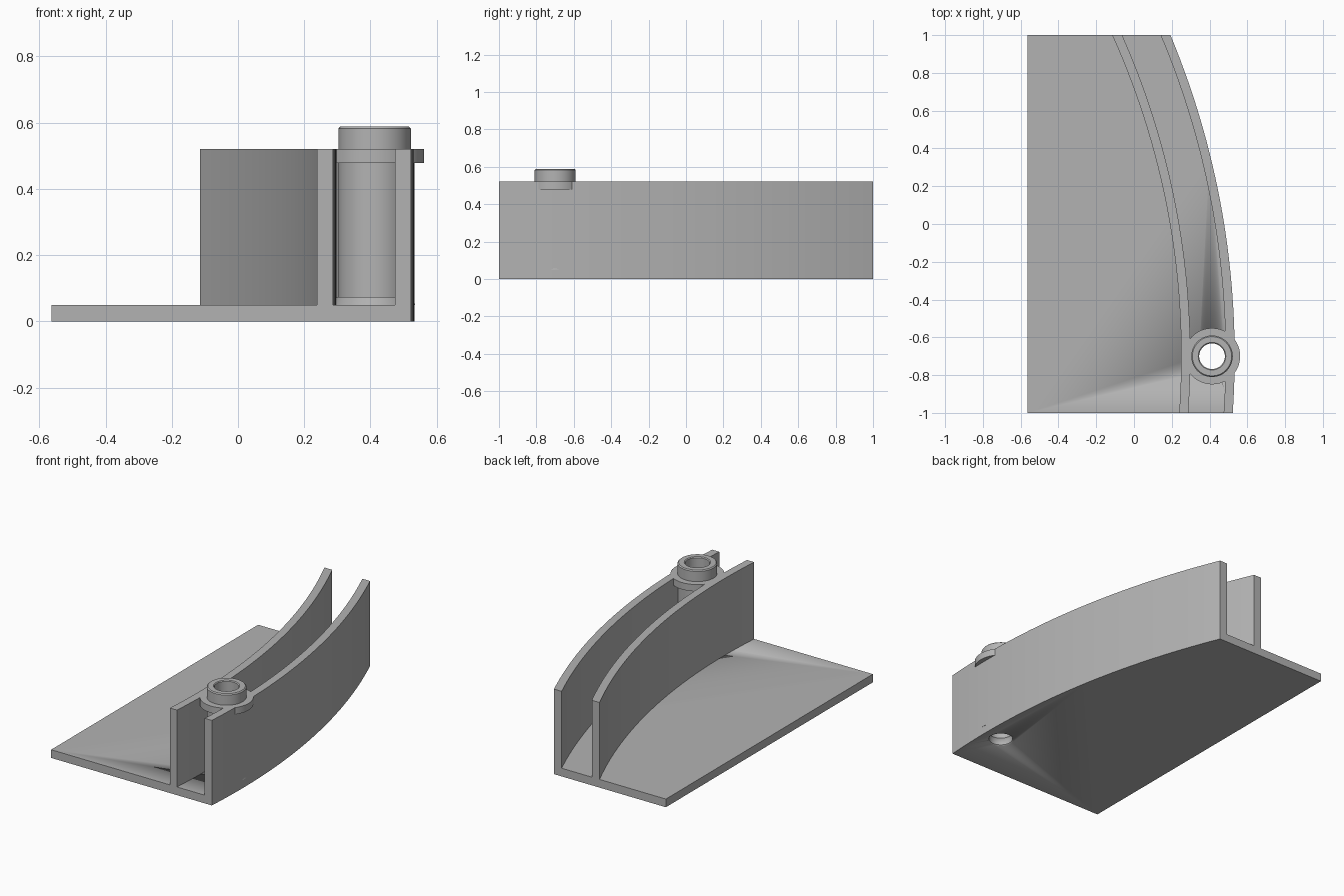
import bpy, bmesh, math

if "Cube" in bpy.data.objects:
    bpy.data.objects.remove(bpy.data.objects["Cube"])

# Shared dimensions
RADIUS, ARC_Y, ARC_X = 4.42, -0.70, 0.533      # outer curve: radius, y of widest point, widest x
LEFT, FLOOR, WALL_TOP = -0.564, 0.05, 0.52
POST = (0.413, -0.70)
BORE = 0.068

grey = bpy.data.materials.new("plain grey")
grey.diffuse_color = (0.45, 0.45, 0.45, 1)
grey.use_nodes = True
grey.node_tree.nodes["Principled BSDF"].inputs["Base Color"].default_value = grey.diffuse_color


def finish(name, bm):
    bmesh.ops.recalc_face_normals(bm, faces=bm.faces)
    mesh = bpy.data.meshes.new(name)
    bm.to_mesh(mesh)
    bm.free()
    mesh.materials.append(grey)
    obj = bpy.data.objects.new(name, mesh)
    bpy.context.collection.objects.link(obj)
    bpy.ops.object.select_all(action='DESELECT')
    obj.select_set(True)
    bpy.context.view_layer.objects.active = obj
    bpy.ops.object.shade_smooth_by_angle(angle=math.radians(30))
    return obj


def arc(inset, steps=32):
    """Points of the curve, offset inward, from front to back."""
    r = RADIUS - inset
    ys = [-1 + 2 * i / steps for i in range(steps + 1)]
    return [(ARC_X - RADIUS + math.sqrt(r * r - (y - ARC_Y) ** 2), y) for y in ys]


def prism(name, outline, z0, z1):
    bm = bmesh.new()
    face = bm.faces.new([bm.verts.new((x, y, z0)) for x, y in outline])
    new = bmesh.ops.extrude_face_region(bm, geom=[face])["geom"]
    bmesh.ops.translate(bm, vec=(0, 0, z1 - z0),
                        verts=[v for v in new if isinstance(v, bmesh.types.BMVert)])
    return finish(name, bm)


def lathe(name, profile, steps=48):
    """Turn a closed (radius, z) profile around the post axis."""
    bm = bmesh.new()
    rings = []
    for i in range(steps):
        a = 2 * math.pi * i / steps
        rings.append([bm.verts.new((POST[0] + r * math.cos(a), POST[1] + r * math.sin(a), z))
                      for r, z in profile])
    n = len(profile)
    for i in range(steps):
        p, q = rings[i], rings[(i + 1) % steps]
        for j in range(n):
            k = (j + 1) % n
            bm.faces.new((p[j], q[j], q[k], p[k]))
    return finish(name, bm)


# Floor plate with a curved right edge
base = prism("base_plate", [(LEFT, -1)] + arc(0) + [(LEFT, 1)], 0, FLOOR)

# Two concentric curved walls
for name, outer, inner in (("outer_wall", 0, 0.048), ("inner_wall", 0.235, 0.283)):
    prism(name, arc(outer) + arc(inner)[::-1], FLOOR, WALL_TOP)

# Hollow post with a bevelled rim
lathe("post", [(BORE, FLOOR), (0.11, FLOOR), (0.11, 0.582), (0.104, 0.588),
               (0.073, 0.588), (BORE, 0.583)])

# Flange joining the post to the wall tops
lathe("post_flange", [(0.09, 0.478), (0.149, 0.478), (0.149, WALL_TOP), (0.09, WALL_TOP)])

# Sloped collar at the foot of the post
lathe("post_foot", [(0.09, FLOOR), (0.122, FLOOR), (0.115, 0.073), (0.09, 0.073)])

# Bore through the floor plate, flared at the bottom
bm = bmesh.new()
rings = [[bm.verts.new((POST[0] + r * math.cos(2 * math.pi * i / 48),
                        POST[1] + r * math.sin(2 * math.pi * i / 48), z)) for i in range(48)]
         for r, z in ((0.075, -0.002), (BORE, 0.006), (BORE, 0.1))]
for a, b in zip(rings, rings[1:]):
    for i in range(48):
        bm.faces.new((a[i], a[(i + 1) % 48], b[(i + 1) % 48], b[i]))
bm.faces.new(rings[0])
bm.faces.new(rings[-1])
cutter = finish("bore_cutter", bm)
cutter.hide_render = True
cutter.hide_viewport = True
cut = base.modifiers.new("bore", 'BOOLEAN')
cut.operation, cut.solver, cut.object = 'DIFFERENCE', 'EXACT', cutter
